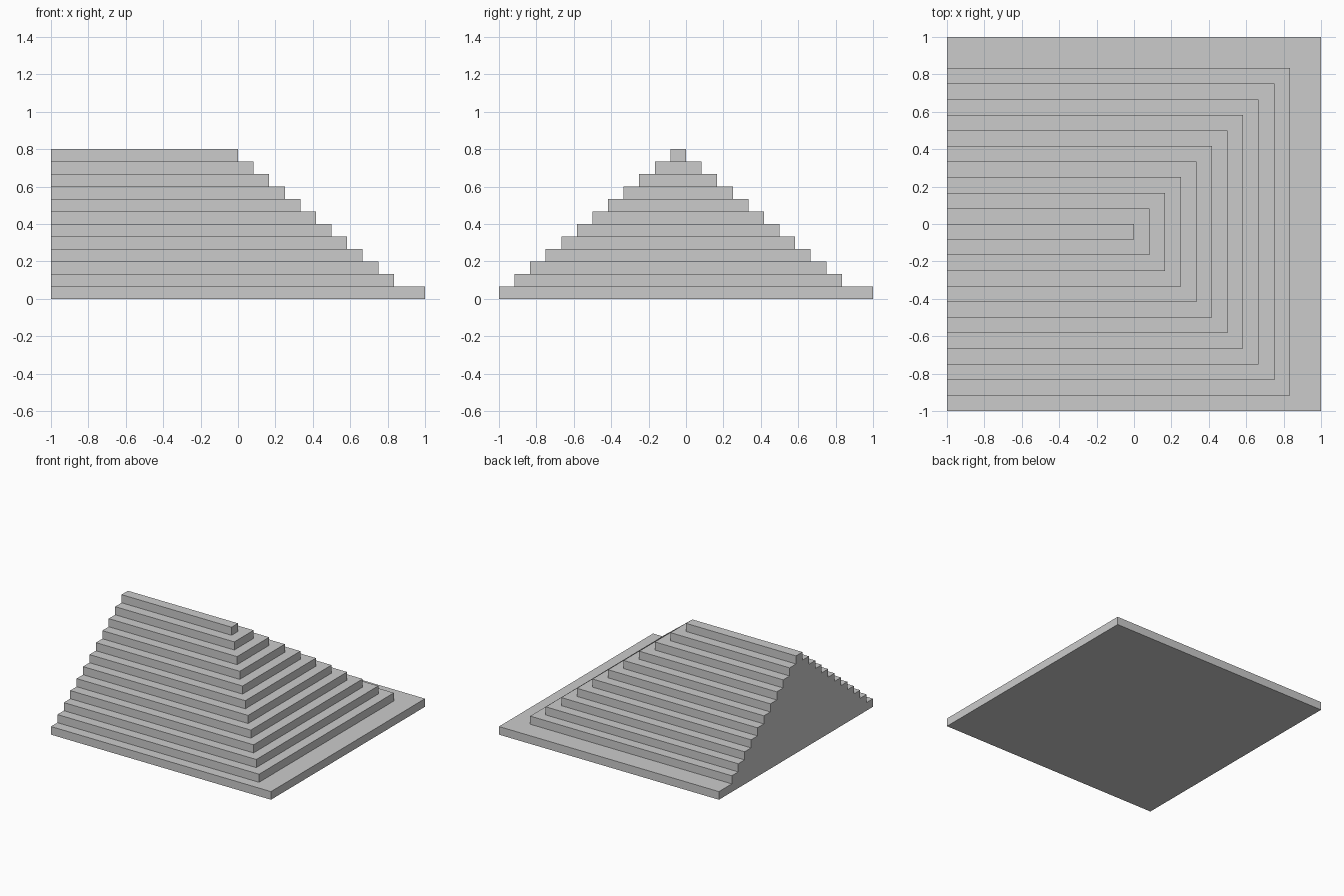
import bpy
import bmesh

if "Cube" in bpy.data.objects:
    bpy.data.objects.remove(bpy.data.objects["Cube"])

STEPS = 12
RISE = 0.8 / STEPS
RUN = 1 / STEPS

bm = bmesh.new()

# One ring of corners at the bottom and top of every step
rings = []
for i in range(STEPS):
    inner = 1 - (i + 1) * RUN if i else 1   # right and back limit
    front = -(1 - i * RUN)                  # front limit
    for z in (i * RISE, (i + 1) * RISE):
        rings.append([bm.verts.new((x, y, z)) for x, y in
                      ((-1, front), (inner, front), (inner, inner), (-1, inner))])

# Risers and treads on the front, right and back
for low, high in zip(rings, rings[1:]):
    for k in range(3):
        bm.faces.new((low[k], low[k + 1], high[k + 1], high[k]))

# Underside, top ridge and flat left end
bm.faces.new(rings[0][::-1])
bm.faces.new(rings[-1])
bm.faces.new([r[0] for r in rings] + [r[3] for r in reversed(rings)])
bmesh.ops.recalc_face_normals(bm, faces=bm.faces)

mesh = bpy.data.meshes.new("stepped_roof")
bm.to_mesh(mesh)
bm.free()
bpy.context.collection.objects.link(bpy.data.objects.new("stepped_roof", mesh))
